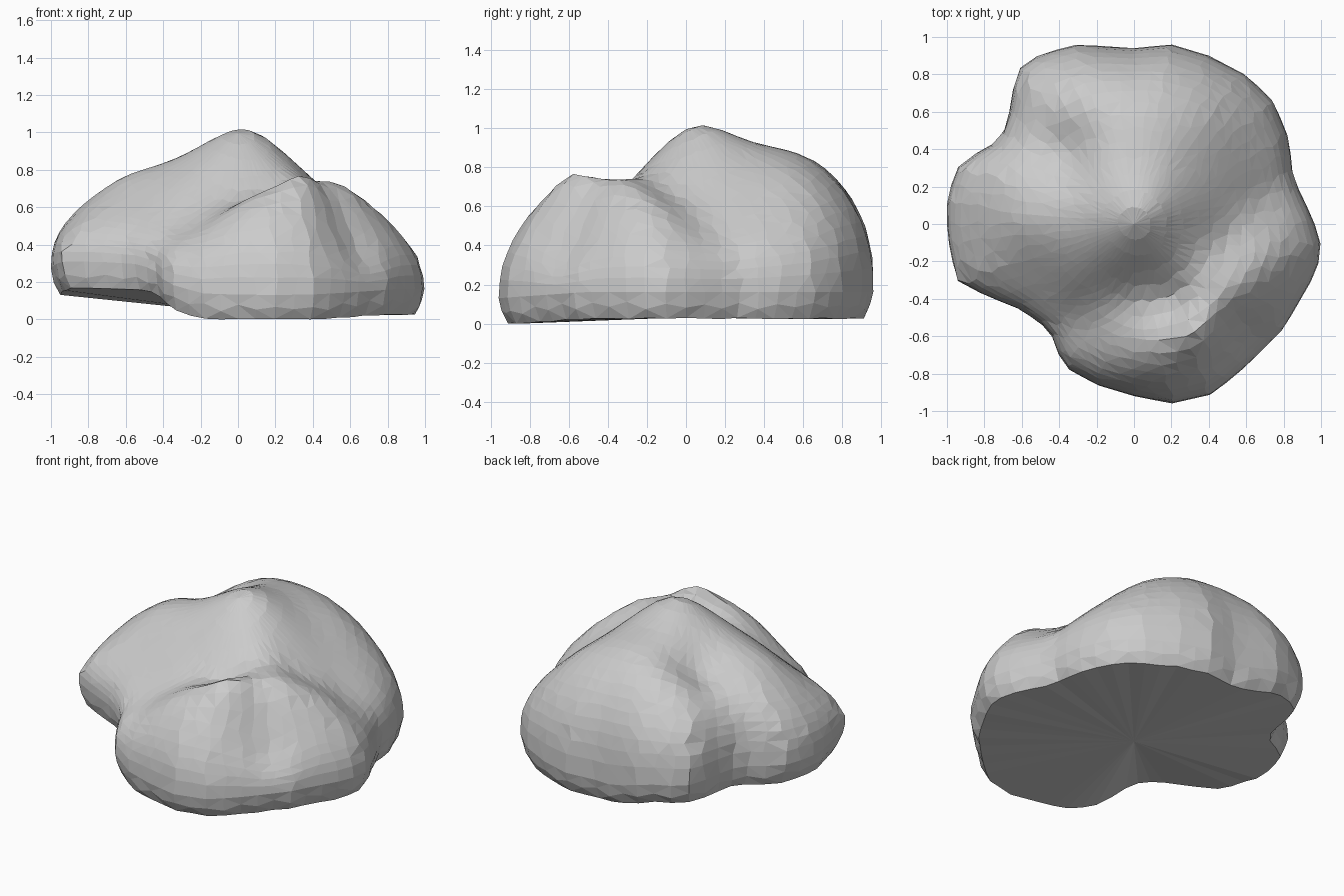
import bpy, bmesh, math, random

if "Cube" in bpy.data.objects:
    bpy.data.objects.remove(bpy.data.objects["Cube"])
random.seed(4)

# Plan outline, anticlockwise
OUTLINE = [(.96, .02), (.85, .25), (.83, .45), (.75, .65), (.61, .79), (.4, .9), (.2, .96), (0, .94),
           (-.3, .96), (-.5, .91), (-.63, .82), (-.68, .52), (-.75, .43), (-.93, .33), (-1, .15),
           (-1, -.05), (-.95, -.3), (-.8, -.38), (-.6, -.46), (-.45, -.57), (-.38, -.76), (-.2, -.86),
           (0, -.92), (.2, -.96), (.42, -.91), (.6, -.76), (.8, -.56), (.95, -.3), (1.01, -.15)]

# Spot heights on the ridges, lobes and creases
SPOTS = [(0, .03, 1.02), (.12, .08, 1.0), (0, .35, .94), (.05, .62, .86), (.4, .6, .73), (.3, .3, .84),
         (.4, .1, .76), (.17, -.15, .85), (-.08, -.17, .86), (-.3, 0, .88), (-.6, 0, .77), (-.8, .1, .65),
         (-.6, .3, .73), (-.38, .4, .74), (-.3, .65, .81), (-.17, .35, .9), (-.6, -.25, .62),
         (-.3, -.3, .69), (-.05, -.4, .64), (.18, -.28, .74), (.22, -.43, .67), (.12, -.6, .69),
         (.36, -.58, .77), (.6, -.38, .68), (.5, -.08, .67), (.75, -.17, .59), (.72, .12, .48),
         (.63, .3, .56), (.65, .5, .53), (-.3, -.55, .48), (0, -.72, .59), (.62, -.6, .38)]
POWER = 2.5
RIM = 0.14


def outline_radius(angle):
    """Distance from the centre to the outline along a ray."""
    dx, dy = math.cos(angle), math.sin(angle)
    for (ax, ay), (bx, by) in zip(OUTLINE, OUTLINE[1:] + OUTLINE[:1]):
        ex, ey = bx - ax, by - ay
        den = dx * ey - dy * ex
        if den > 1e-6:
            r = (ax * ey - ay * ex) / den
            u = (ax * dy - ay * dx) / den
            if r > 0 and -1e-6 <= u <= 1 + 1e-6:
                return r
    return 0.9


def ring_radius(angle, s):
    """Inner rings are rounder than the outline, so notches fade upwards."""
    soft = sum(outline_radius(angle + d * .14) for d in range(-4, 5)) / 9
    return s * (soft + (outline_radius(angle) - soft) * s ** 2.5)


def clamp(v):
    return min(1, max(0, v))


def base(x, y):
    """Underside: lifted beneath the left lobes, lowest at the front."""
    front = max(0, -y - .5) * .07
    notch = .05 * clamp((-x - .2) * 4) * clamp(-y / .4)
    left = .06 * clamp((-x - .12) * 4) * clamp((y + .75) * 4)
    return .035 + left + .06 * max(0, -x - .15) - front + notch


def falloff(s):
    return max(0, 1 - s ** POWER) ** (1 / POWER)


def kernel(ax, ay, bx, by):
    return math.sqrt((ax - bx) ** 2 + (ay - by) ** 2 + .01)


def solve(rows):
    """Gaussian elimination on augmented rows."""
    n = len(rows)
    for i in range(n):
        p = max(range(i, n), key=lambda j: abs(rows[j][i]))
        rows[i], rows[p] = rows[p], rows[i]
        for j in range(n):
            if j != i:
                f = rows[j][i] / rows[i][i]
                rows[j] = [a - f * b for a, b in zip(rows[j], rows[i])]
    return [rows[i][n] / rows[i][i] for i in range(n)]


# Fit a smooth dome through the spot heights, with side rounding removed
MEAN = .85
system = []
for px, py, pz in SPOTS:
    angle, dist = math.atan2(py, px), math.hypot(px, py)
    low, high = 0, 1
    for _ in range(20):
        mid = (low + high) / 2
        low, high = (mid, high) if ring_radius(angle, mid) < dist else (low, mid)
    rim = base(px, py) + RIM
    dome = rim + (pz - rim) / falloff(low)
    system.append([kernel(px, py, q[0], q[1]) for q in SPOTS] + [dome - MEAN])
weights = solve(system)


def surface(x, y, s):
    dome = MEAN + sum(w * kernel(x, y, q[0], q[1]) for w, q in zip(weights, SPOTS))
    rim = base(x, y) + RIM
    return rim + (min(1.15, max(.45, dome)) - rim) * falloff(s)


# Rounded rock body as faceted rings from summit to rim
SIDES, STEPS = 60, 17
bm = bmesh.new()
rings = []
for i in range(1, STEPS + 1):
    s = math.sin(i / STEPS * math.pi / 2)
    ring = []
    for k in range(SIDES):
        loose = 0 if i == STEPS else .3 * s
        a = (k + random.uniform(-loose, loose)) * 2 * math.pi / SIDES
        t = s * (1 + random.uniform(-.012, .012) * (1 - s) * 4)
        r = ring_radius(a, t)
        x, y = r * math.cos(a), r * math.sin(a)
        ring.append(bm.verts.new((x, y, surface(x, y, t))))
    rings.append(ring)

# Tucked-in lower edge with a jagged rim
for scale, lift, rough in ((.985, .045, .02), (.95, 0, .008)):
    ring = []
    for k in range(SIDES):
        a = k * 2 * math.pi / SIDES
        r = outline_radius(a) * scale
        x, y = r * math.cos(a), r * math.sin(a)
        tooth = .025 * (k % 2) if lift else 0
        ring.append(bm.verts.new((x, y, base(x, y) + lift + tooth + random.uniform(0, rough))))
    rings.append(ring)

top = bm.verts.new((0, 0, surface(0, 0, 0)))
bottom = bm.verts.new((0, 0, .045))
for k in range(SIDES):
    n = (k + 1) % SIDES
    bm.faces.new((top, rings[0][k], rings[0][n]))
    bm.faces.new((bottom, rings[-1][n], rings[-1][k]))
    for upper, lower in zip(rings, rings[1:]):
        bm.faces.new((upper[k], lower[k], lower[n], upper[n]))
bmesh.ops.triangulate(bm, faces=bm.faces[:])

# Rest on the ground
ground = min(v.co.z for v in bm.verts)
for v in bm.verts:
    v.co.z -= ground
bmesh.ops.recalc_face_normals(bm, faces=bm.faces[:])
mesh = bpy.data.meshes.new("boulder")
bm.to_mesh(mesh)
bm.free()
bpy.context.collection.objects.link(bpy.data.objects.new("boulder", mesh))
